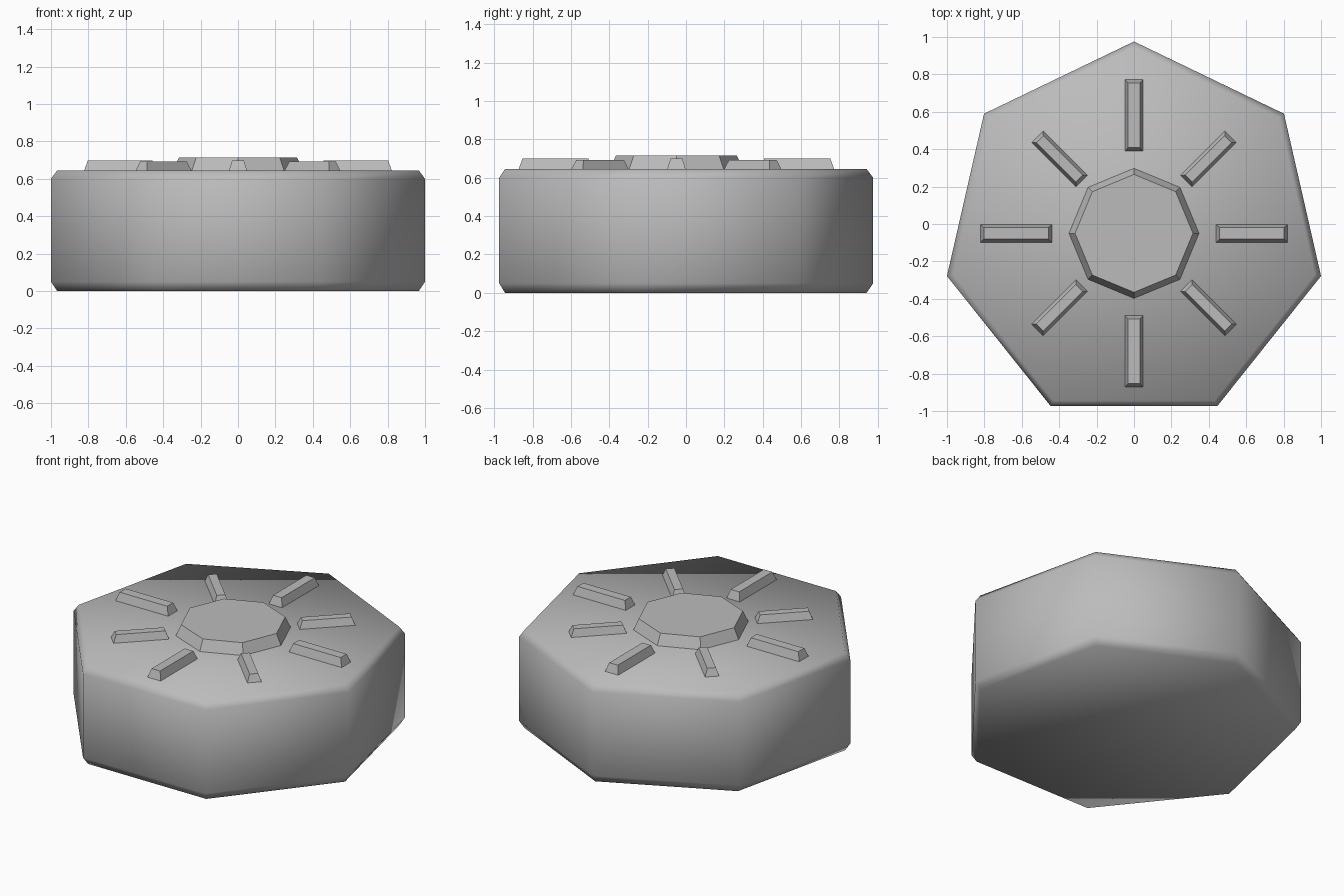
import bpy, bmesh, math
from mathutils import Matrix, Vector

if "Cube" in bpy.data.objects:
    bpy.data.objects.remove(bpy.data.objects["Cube"])

CY = -0.05      # y of the common axis
TOP = 0.645     # height of the body's flat top

grey = bpy.data.materials.new("plain grey")
grey.diffuse_color = (0.5, 0.5, 0.5, 1)
grey.use_nodes = True
grey.node_tree.nodes["Principled BSDF"].inputs["Base Color"].default_value = grey.diffuse_color


def loft(name, rings, smooth=False):
    """Closed solid skinned through a stack of equal-sized rings."""
    bm = bmesh.new()
    loops = [[bm.verts.new(p) for p in ring] for ring in rings]
    n = len(loops[0])
    for low, high in zip(loops, loops[1:]):
        for i in range(n):
            j = (i + 1) % n
            bm.faces.new((low[i], low[j], high[j], high[i]))
    bm.faces.new(loops[0][::-1])
    bm.faces.new(loops[-1])
    for f in bm.faces:
        f.smooth = smooth
    mesh = bpy.data.meshes.new(name)
    bm.to_mesh(mesh)
    bm.free()
    mesh.materials.append(grey)
    obj = bpy.data.objects.new(name, mesh)
    bpy.context.collection.objects.link(obj)
    return obj


def polygon(sides, r, z):
    """Regular polygon ring with one corner pointing to +y."""
    angles = [math.pi / 2 + math.tau * i / sides for i in range(sides)]
    return [(r * math.cos(a), CY + r * math.sin(a), z) for a in angles]


def rectangle(x0, x1, half, z, turn):
    """Radial rectangle ring turned about the axis."""
    corners = ((x0, -half), (x1, -half), (x1, half), (x0, half))
    place = Matrix.Translation((0, CY, 0)) @ Matrix.Rotation(turn, 4, 'Z')
    return [place @ Vector((x, y, z)) for x, y in corners]


# Seven-sided body with chamfered rims, softly shaded
loft("body", [polygon(7, r, z) for r, z in
              ((0.992, 0), (1.0257, 0.05), (1.0257, 0.60), (0.992, TOP))], smooth=True)

# Raised eight-sided hub
loft("hub", [polygon(8, 0.35, TOP - 0.005), polygon(8, 0.315, 0.715)])

# Eight tapered bars around the hub, the diagonal ones slightly smaller
for k in range(8):
    x0, x1, half, h = (0.394, 0.732, 0.044, 0.048) if k % 2 else (0.438, 0.823, 0.049, 0.054)
    turn = k * math.pi / 4
    loft(f"bar_{k + 1}", [rectangle(x0, x1, half, TOP - 0.003, turn),
                          rectangle(x0 + 0.02, x1 - 0.02, half - 0.018, TOP + h, turn)])
